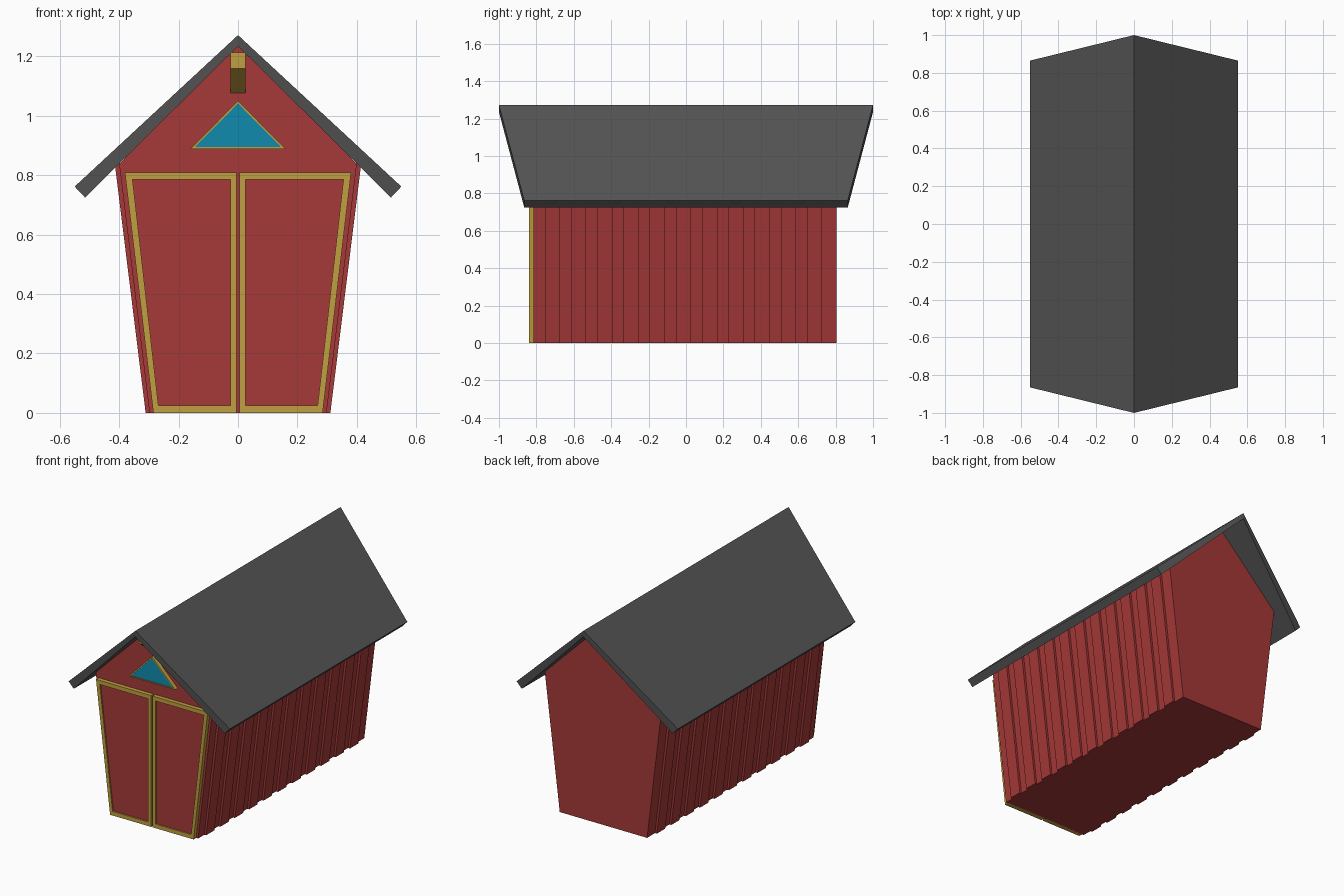
import bpy

if "Cube" in bpy.data.objects:
    bpy.data.objects.remove(bpy.data.objects["Cube"])


def material(name, color):
    m = bpy.data.materials.new(name)
    m.diffuse_color = (*color, 1)
    m.use_nodes = True
    m.node_tree.nodes["Principled BSDF"].inputs["Base Color"].default_value = m.diffuse_color
    return m


RED = material("red_paint", (0.38, 0.04, 0.04))
GOLD = material("gold_trim", (0.53, 0.35, 0.05))
BLUE = material("blue_glass", (0.005, 0.26, 0.42))
DARK = material("dark_roofing", (0.09, 0.09, 0.09))


def make(name, verts, faces, mat):
    me = bpy.data.meshes.new(name)
    me.from_pydata(verts, [], faces)
    me.materials.append(mat)
    ob = bpy.data.objects.new(name, me)
    bpy.context.collection.objects.link(ob)
    # consistent outward normals
    import bmesh
    bm = bmesh.new()
    bm.from_mesh(me)
    bmesh.ops.recalc_face_normals(bm, faces=bm.faces)
    bm.to_mesh(me)
    bm.free()
    return ob


def prism(name, profile, front, back, mat):
    """Extrude an (x, z) profile along y; front/back may be lists per point."""
    n = len(profile)
    f = front if isinstance(front, list) else [front] * n
    b = back if isinstance(back, list) else [back] * n
    verts = [(x, y, z) for (x, z), y in zip(profile, f)]
    verts += [(x, y, z) for (x, z), y in zip(profile, b)]
    faces = [tuple(range(n)), tuple(range(n, 2 * n))]
    faces += [(i, (i + 1) % n, n + (i + 1) % n, n + i) for i in range(n)]
    return make(name, verts, faces, mat)


def frame(name, outer, inner, front, back, mat):
    """Open frame between two (x, z) loops of equal length."""
    n = len(outer)
    verts = [(x, y, z) for y in (front, back) for loop in (outer, inner) for x, z in loop]
    faces = []
    for i in range(n):
        j = (i + 1) % n
        faces += [(i, j, n + j, n + i), (2 * n + i, 2 * n + j, 3 * n + j, 3 * n + i),
                  (i, j, 2 * n + j, 2 * n + i), (n + i, n + j, 3 * n + j, 3 * n + i)]
    return make(name, verts, faces, mat)


def flip(profile, s):
    return [(s * x, z) for x, z in profile]


FRONT, BACK = -0.815, 0.805

# Body with flared side walls and gables
prism("body", [(-0.298, 0), (0.298, 0), (0.4, 0.838), (0, 1.236), (-0.4, 0.838)],
      FRONT, BACK, RED)

# Roof: each slope is widest along the ridge
for s, side in ((1, "right"), (-1, "left")):
    slope = [(0, 1.272), (0.55, 0.762), (0.515, 0.725), (0, 1.235)]
    ys = [1.0, 0.865, 0.865, 1.0]
    prism("roof_" + side, flip(slope, s), [-y for y in ys], ys, DARK)

    # Raised vertical side boards
    board = [(0.29, 0), (0.311, 0), (0.414, 0.832), (0.39, 0.846)]
    for k in range(11):
        y = -0.755 + 0.1402 * k
        prism(f"side_board_{side}_{k + 1}", flip(board, s), y, y + 0.081, RED)

    # Door leaf and its trim
    outer = [(0.005, 0), (0.285, 0), (0.381, 0.81), (0.005, 0.81)]
    inner = [(0.025, 0.025), (0.268, 0.025), (0.355, 0.785), (0.025, 0.785)]
    frame("door_trim_" + side, flip(outer, s), flip(inner, s), -0.84, FRONT + 0.005, GOLD)
    prism("door_panel_" + side, flip(inner, s), -0.832, FRONT + 0.005, RED)

# Triangular gable window
glass = [(-0.145, 0.895), (0.145, 0.895), (0, 1.042)]
frame("window_trim", [(-0.16, 0.889), (0.16, 0.889), (0, 1.051)], glass,
      -0.84, FRONT + 0.005, GOLD)
prism("window_glass", glass, -0.836, FRONT + 0.005, BLUE)

# Hoist beam under the ridge with a slanted underside
w = 0.025
make("hoist_beam",
     [(x, y, z) for x in (-w, w) for y, z in
      ((-0.93, 1.16), (-0.93, 1.213), (FRONT + 0.005, 1.213), (FRONT + 0.005, 1.073))],
     [(0, 1, 2, 3), (4, 5, 6, 7), (0, 1, 5, 4), (1, 2, 6, 5), (2, 3, 7, 6), (3, 0, 4, 7)],
     GOLD)
